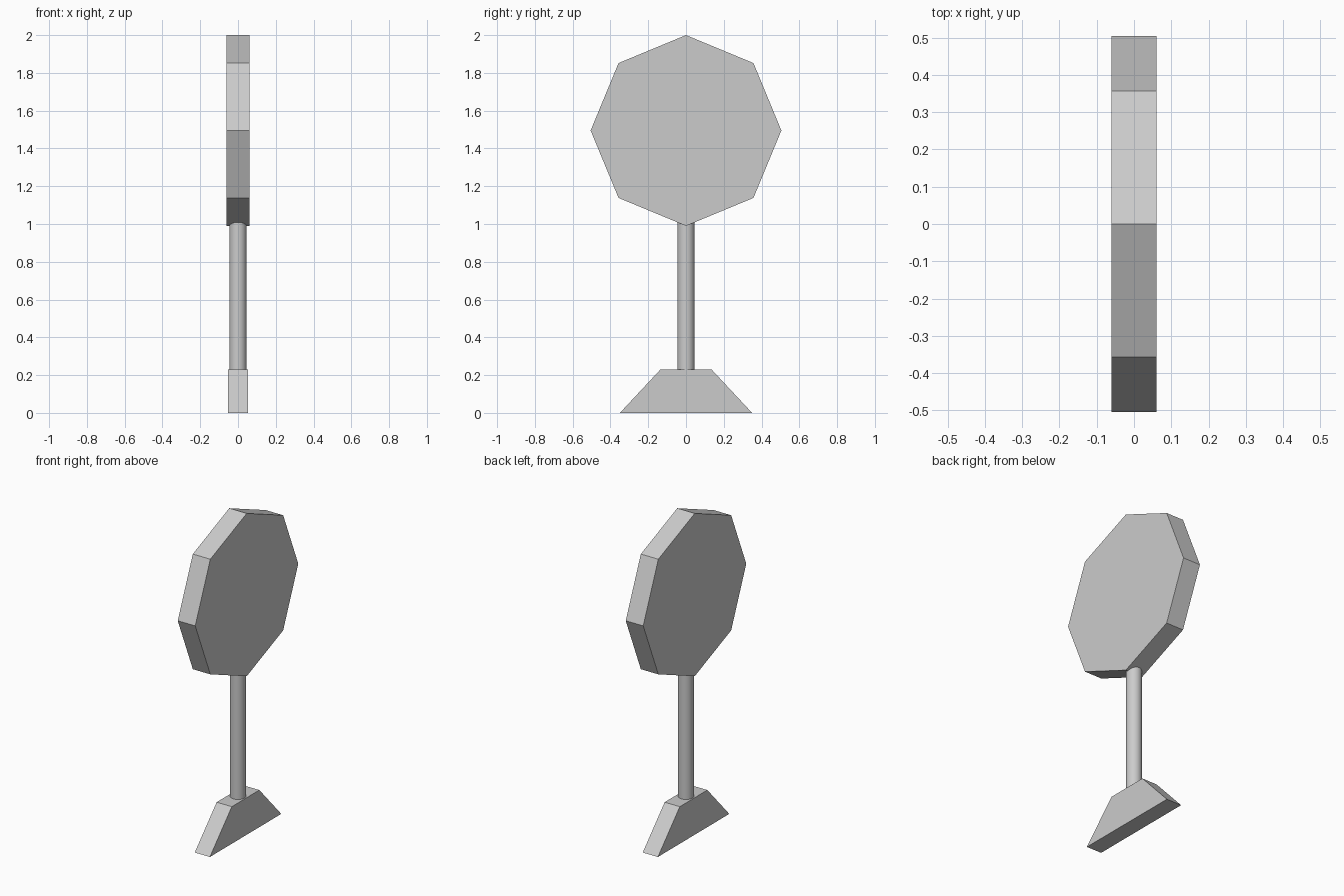
import bpy, bmesh, math

if "Cube" in bpy.data.objects:
    bpy.data.objects.remove(bpy.data.objects["Cube"])


def prism(name, profile, half):
    """Extrude a (y, z) outline symmetrically along x."""
    bm = bmesh.new()
    face = bm.faces.new([bm.verts.new((-half, y, z)) for y, z in profile])
    ext = bmesh.ops.extrude_face_region(bm, geom=[face])
    verts = [v for v in ext["geom"] if isinstance(v, bmesh.types.BMVert)]
    bmesh.ops.translate(bm, verts=verts, vec=(2 * half, 0, 0))
    bmesh.ops.recalc_face_normals(bm, faces=bm.faces)
    mesh = bpy.data.meshes.new(name)
    bm.to_mesh(mesh)
    bm.free()
    obj = bpy.data.objects.new(name, mesh)
    bpy.context.collection.objects.link(obj)
    return obj


# Tapered foot
prism("base", [(-0.35, 0), (0.35, 0), (0.135, 0.23), (-0.135, 0.23)], 0.052)

# Octagonal sign plate, standing on a corner
R, CZ = 0.505, 1.495
prism("sign_plate", [(R * math.sin(i * math.pi / 4), CZ + R * math.cos(i * math.pi / 4))
                     for i in range(8)], 0.06)

# Round pole, its top sunk into the plate
z0, z1 = 0.22, 1.02
bpy.ops.mesh.primitive_cylinder_add(vertices=32, radius=0.045, depth=z1 - z0,
                                    location=(0, 0, (z0 + z1) / 2))
pole = bpy.context.object
pole.name = "pole"
bpy.ops.object.shade_smooth_by_angle(angle=math.radians(30))
